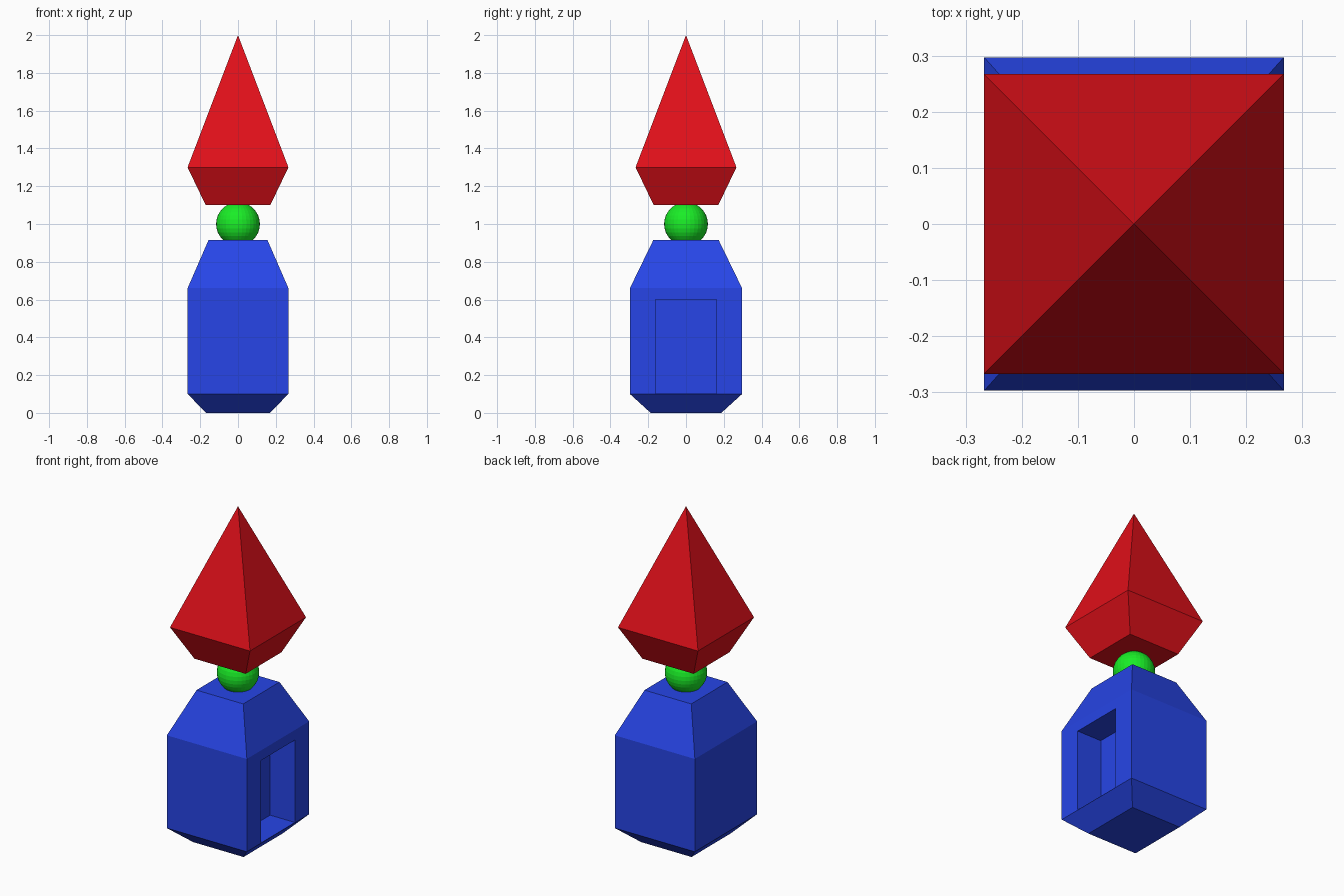
import bpy, bmesh

if "Cube" in bpy.data.objects:
    bpy.data.objects.remove(bpy.data.objects["Cube"])

def material(name, color):
    m = bpy.data.materials.new(name)
    m.diffuse_color = color
    m.use_nodes = True
    m.node_tree.nodes["Principled BSDF"].inputs["Base Color"].default_value = m.diffuse_color
    return m

def stack(name, levels, mat, apex=None):
    """Closed solid from rectangular sections (half x, half y, z), optional apex."""
    bm = bmesh.new()
    rings = [[bm.verts.new((sx * hx, sy * hy, z))
              for sx, sy in ((-1, -1), (1, -1), (1, 1), (-1, 1))]
             for hx, hy, z in levels]
    bm.faces.new(rings[0][::-1])
    for a, b in zip(rings, rings[1:]):
        for i in range(4):
            j = (i + 1) % 4
            bm.faces.new((a[i], a[j], b[j], b[i]))
    top = rings[-1]
    if apex is None:
        bm.faces.new(top)
    else:
        tip = bm.verts.new((0, 0, apex))
        for i in range(4):
            bm.faces.new((top[i], top[(i + 1) % 4], tip))
    me = bpy.data.meshes.new(name)
    bm.to_mesh(me)
    bm.free()
    ob = bpy.data.objects.new(name, me)
    bpy.context.collection.objects.link(ob)
    me.materials.append(mat)
    return ob

blue = material("blue", (0.02, 0.06, 0.8, 1))
green = material("green", (0.01, 0.85, 0.02, 1))
red = material("red", (0.75, 0.005, 0.01, 1))

# Tapered body
body = stack("body", [(0.168, 0.187, 0), (0.267, 0.297, 0.1),
                      (0.267, 0.297, 0.66), (0.156, 0.173, 0.915)], blue)

# Doorway recess in the right side
bpy.ops.mesh.primitive_cube_add(size=1, location=(0.302, 0, 0.3505))
cutter = bpy.context.object
cutter.name = "doorway_cutter"
cutter.scale = (0.4, 0.322, 0.497)
cutter.data.materials.append(blue)
cutter.hide_render = True
cutter.hide_set(True)
cut = body.modifiers.new("doorway", 'BOOLEAN')
cut.operation = 'DIFFERENCE'
cut.solver = 'EXACT'
cut.object = cutter

# Ball joint
bpy.ops.mesh.primitive_uv_sphere_add(segments=32, ring_count=16, radius=0.116,
                                     location=(0, 0, 1.0))
ball = bpy.context.object
ball.name = "ball"
ball.data.materials.append(green)

# Pointed roof
stack("spire", [(0.171, 0.171, 1.1), (0.267, 0.267, 1.3)], red, apex=2.0)
